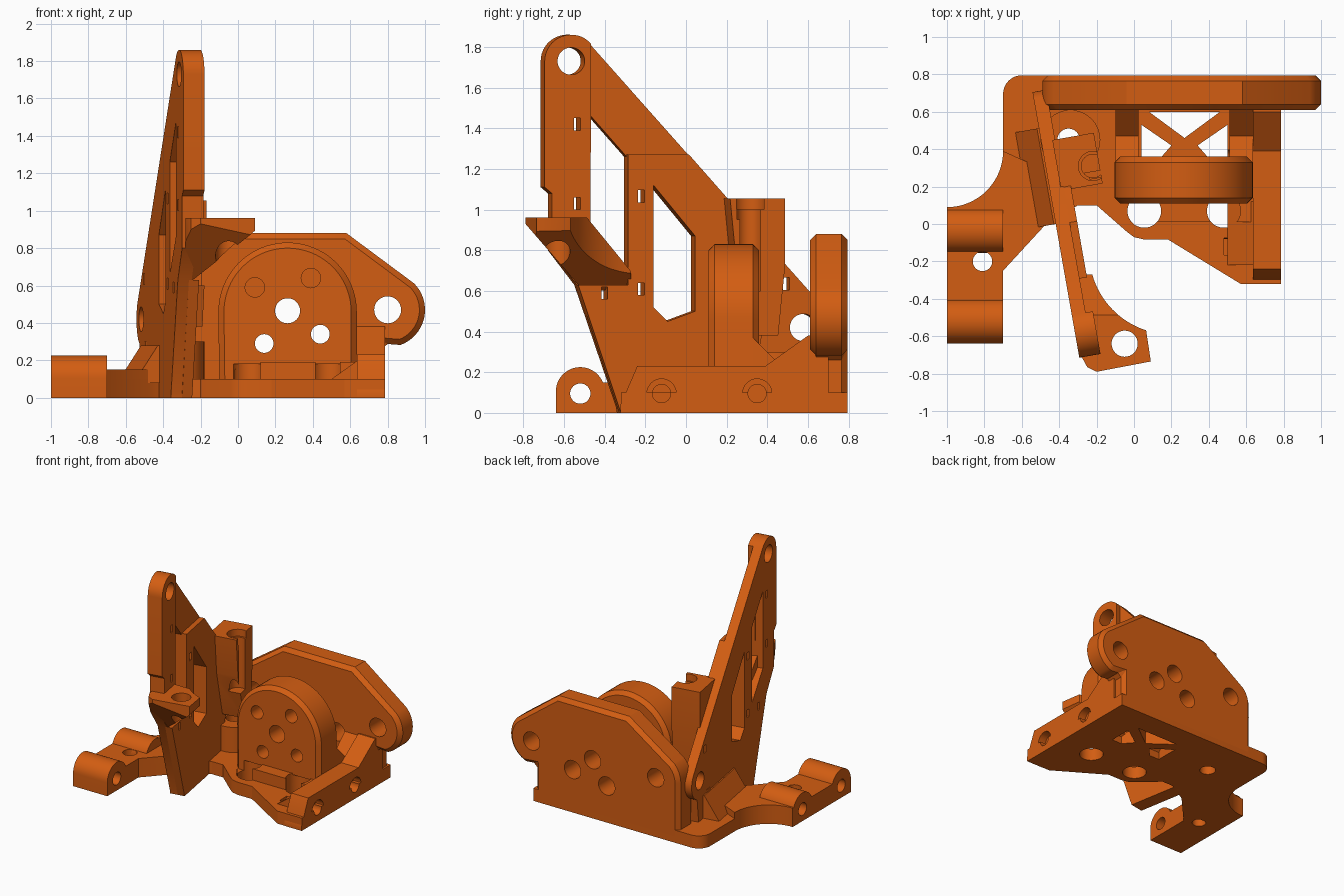
import bpy, bmesh, math
from mathutils import Matrix, Vector

if "Cube" in bpy.data.objects:
    bpy.data.objects.remove(bpy.data.objects["Cube"])

mat = bpy.data.materials.new("orange plastic")
mat.diffuse_color = (0.65, 0.11, 0.006, 1)
mat.use_nodes = True
mat.node_tree.nodes["Principled BSDF"].inputs["Base Color"].default_value = mat.diffuse_color
YAW = math.radians(10)
TOWER = Matrix.Translation((-0.4185, 0, 0)) @ Matrix.Rotation(YAW, 4, 'Z')
ID = Matrix.Identity(4)


def arc(cx, cy, r, a0, a1, n=16):
    return [(cx + r * math.cos(math.radians(a0 + (a1 - a0) * i / n)),
             cy + r * math.sin(math.radians(a0 + (a1 - a0) * i / n))) for i in range(n + 1)]


def circle(cx, cy, r, n=32):
    return arc(cx, cy, r, 0, 360, n)[:-1]


def rect(x0, y0, x1, y1):
    return [(x0, y0), (x1, y0), (x1, y1), (x0, y1)]


def tw(pts):
    # side profile -> distance along the yawed tower
    return [((y - 0.02) / 0.985, z) for y, z in pts]


def apply(ob, mod):
    bpy.context.view_layer.objects.active = ob
    bpy.ops.object.modifier_apply(modifier=mod.name)


def prism(name, pts, h0, h1, axis='z', m=ID, bevel=0, planes=()):
    place = {'x': lambda p, q, h: (h, p, q), 'y': lambda p, q, h: (p, h, q),
             'z': lambda p, q, h: (p, q, h)}[axis]
    bm = bmesh.new()
    a = [bm.verts.new(place(p, q, h0)) for p, q in pts]
    b = [bm.verts.new(place(p, q, h1)) for p, q in pts]
    bm.faces.new(a)
    bm.faces.new(b)
    for i in range(len(pts)):
        j = (i + 1) % len(pts)
        bm.faces.new((a[i], a[j], b[j], b[i]))
    for co, no in planes:
        bmesh.ops.bisect_plane(bm, geom=bm.verts[:] + bm.edges[:] + bm.faces[:], plane_co=co,
                               plane_no=Vector(no).normalized(), clear_outer=True)
        bmesh.ops.holes_fill(bm, edges=[e for e in bm.edges if e.is_boundary], sides=0)
    bmesh.ops.recalc_face_normals(bm, faces=bm.faces[:])
    bm.transform(m)
    me = bpy.data.meshes.new(name)
    bm.to_mesh(me)
    bm.free()
    ob = bpy.data.objects.new(name, me)
    bpy.context.collection.objects.link(ob)
    me.materials.append(mat)
    if bevel:
        mod = ob.modifiers.new("chamfer", 'BEVEL')
        mod.width, mod.segments = bevel, 1
        mod.limit_method, mod.angle_limit = 'ANGLE', math.radians(60)
        apply(ob, mod)
    return ob


def cut(obs, pts, h0, h1, axis='z', m=ID):
    c = prism("cutter", pts, h0, h1, axis, m)
    c.hide_render = True
    for ob in obs:
        mod = ob.modifiers.new("cut", 'BOOLEAN')
        mod.operation, mod.solver, mod.object = 'DIFFERENCE', 'EXACT', c
        apply(ob, mod)
    bpy.data.objects.remove(c)


# back plate with two rounded ears
ears = arc(0.8, 0.47, 0.2, -70, 45) + [(0.58, 0.88), (-0.04, 0.88)] + arc(-0.29, 0.47, 0.2, 135, 180)
back = prism("back_plate", ears + [(-0.49, 0.02), (0.77, 0.02), (0.77, 0.29)], 0.61, 0.795, 'y', bevel=0.03)

# base plate with a fillet toward the left arm
fillet = arc(-1, 0.39, 0.3, 0, -90)
base = prism("base_plate", [(0.57, -0.32), (0.785, -0.32), (0.785, 0.795)] + arc(-0.6, 0.695, 0.1, 90, 180, 8)
             + fillet + [(-1, -0.63), (-0.7, -0.63), (-0.7, -0.25), (-0.47, 0), (-0.3, 0.1), (-0.2, 0.1),
                         (-0.04, -0.04), (0.0, -0.07), (0.05, -0.082), (0.18, -0.082)], 0, 0.1)
arm = prism("left_arm", fillet + [(-1, -0.63), (-0.7, -0.63), (-0.7, -0.25), (-0.47, 0),
                                  (-0.38, 0.05), (-0.5, 0.3)], 0, 0.15)
barrels = []
for n, y in (("front", -0.52), ("rear", -0.035)):
    barrels.append(prism(n + "_barrel", [(y - 0.12, 0)] + arc(y, 0.105, 0.12, 180, 0, 24) + [(y + 0.12, 0)],
                         -1, -0.7, 'x'))
for y in (-0.52, -0.035):
    cut(barrels + [arm, base], circle(y, 0.095, 0.05), -1.1, -0.6, 'x')
cut([arm, base], circle(-0.81, -0.2, 0.052), -0.1, 0.4)

# motor wall: arched plate with screw holes
arch = prism("motor_arch", [(-0.1, 0.05)] + arc(0.265, 0.46, 0.37, 180, 0, 40) + [(0.635, 0.05)],
             0.11, 0.36, 'y', bevel=0.03)
step = prism("arch_step", [(-0.02, 0.05), (-0.02, 0.15), (0.03, 0.19), (0.64, 0.19), (0.64, 0.05)],
             0.01, 0.2, 'y')
for x, z, r in ((0.265, 0.465, 0.067), (0.09, 0.59, 0.052), (0.39, 0.64, 0.052),
                (0.44, 0.34, 0.05), (0.14, 0.29, 0.05)):
    cut([arch], circle(x, z, r), 0, 0.5, 'y')
for x, z in ((0.265, 0.465), (0.44, 0.34), (0.14, 0.29), (0.8, 0.47), (-0.29, 0.47)):
    cut([back], circle(x, z, 0.072), 0.5, 0.9, 'y')
for x in (0.055, 0.48):
    cut([base, step, arch], circle(x, 0.07, 0.09), -0.1, 0.18)
    cut([step], circle(x, 0.07, 0.09), 0.15, 0.3)

# cross-braced openings in the floor
for tri in ([(0.04, 0.53), (0.04, 0.34), (0.13, 0.34), (0.2, 0.42)],
            [(0.5, 0.53), (0.5, 0.34), (0.41, 0.34), (0.34, 0.42)],
            [(0.08, 0.6), (0.46, 0.6), (0.27, 0.46)]):
    cut([base], tri, -0.1, 0.2)
for n, x in (("left", -0.1), ("right", 0.51)):
    prism(n + "_gusset", [(0.3, 0.05), (0.3, 0.4), (0.47, 0.23), (0.63, 0.38), (0.63, 0.05)],
          x, x + 0.125, 'x')

# right wall with cross bores
wall = prism("right_wall", [(-0.322, 0), (-0.322, 0.04), (-0.24, 0.23), (0.39, 0.23), (0.6, 0.38),
                            (0.7, 0.38), (0.7, 0)], 0.635, 0.785, 'x')
prism("wall_foot", [(0.5, 0.1), (0.64, 0.1), (0.64, 0.2)], -0.22, 0.12, 'y')
for y in (-0.12, 0.35):
    cut([wall], circle(y, 0.095, 0.072), 0.72, 0.9, 'x')
    cut([wall, base], circle(y, 0.095, 0.045), 0.48, 0.9, 'x')
cut([base, wall], rect(0.48, -0.165, 0.66, -0.08), 0.04, 0.15)

# yawed tower plate
tower = prism("tower_plate", tw(arc(-0.565, 1.73, 0.13, 180, 41) + arc(0.585, 0.42, 0.14, 41, -70)
              + [(0.6, 0.05), (0.1, 0), (-0.32, 0), (-0.325, 0.03), (-0.53, 0.63), (-0.66, 0.8),
                 (-0.66, 1.08), (-0.695, 1.11)]), 0, 0.075, 'x', TOWER)
post = prism("tower_post", tw(arc(-0.565, 1.73, 0.13, 180, 41) + [(-0.47, 0.8), (-0.66, 0.8), (-0.66, 1.08),
             (-0.695, 1.11)]), 0.06, 0.115, 'x', TOWER)
web = prism("tower_web", tw([(-0.285, 1.27), (0.015, 1.27), (0.2, 1.06), (0.45, 0.78), (0.3, 0), (-0.32, 0),
            (-0.53, 0.63), (-0.285, 0.63)]), 0.06, 0.115, 'x', TOWER)
parts = [tower, post, web]
cut([tower, web], tw([(-0.47, 1.47), (-0.285, 1.26), (-0.285, 0.66), (-0.47, 0.86)]), -0.2, 0.3, 'x', TOWER)
cut([tower, web], tw([(-0.16, 1.12), (0.045, 0.87), (0.045, 0.5), (-0.09, 0.45), (-0.16, 0.52)]),
    -0.2, 0.3, 'x', TOWER)
cut([tower, post], tw(circle(-0.565, 1.73, 0.067)), -0.2, 0.3, 'x', TOWER)
cut([tower], tw(circle(0.585, 0.42, 0.067)), -0.2, 0.3, 'x', TOWER)
for y, z in ((-0.535, 1.42), (-0.535, 1.03), (-0.22, 1.065), (-0.22, 0.61), (-0.4, 0.59), (0.5, 0.635)):
    cut(parts, tw(rect(y - 0.015, z - 0.03, y + 0.015, z + 0.03)), -0.2, 0.3, 'x', TOWER)
prism("tower_foot_wedge", [(-0.14, 0.08), (0.01, 0.08), (0.01, 0.28), (-0.01, 0.28)], 0.0, 0.52, 'y', TOWER)

# shelf on the tower with a tapered underside
c, s = math.cos(YAW), math.sin(YAW)
shelf = prism("shelf", [(-0.28, -0.71), (-0.25, -0.765), (-0.2, -0.79), (0.09, -0.735), (0.065, -0.57)]
              + arc(0.2, -0.15, 0.44, 252, 196) + [(-0.3, -0.27)], 0.6, 0.96, 'z',
              planes=[((-0.2, -0.7, 0.64), (0.67 * c, 0.67 * s, -0.74)),
                      ((0, -0.79, 0.93), (0, -0.3, -0.26)),
                      ((0, -0.47, 0.94), (0, 0.22, 0.18))])
cut([shelf], circle(-0.05, -0.64, 0.07), 0.5, 1.1)

# upright screw block beside the tower, tapering downward
block = prism("screw_block", [(0.17, 1.055), (0.445, 1.055), (0.445, 0.73), (0.41, 0.38), (0.3, 0.38),
              (0.2, 0.75)], 0.06, 0.285, 'x', TOWER)
cut([block], circle(-0.22, 0.31, 0.062), 0.6, 1.2)
cut([block], circle(-0.22, 0.31, 0.078), 1.0, 1.2)
for y in (0.215, 0.255):
    cut([block], rect(y - 0.01, 0.95, y + 0.01, 1.01), 0.22, 0.4, 'x', TOWER)

# round boss on the floor
boss = prism("floor_boss", circle(-0.34, 0.45, 0.16), 0.05, 0.3)
cut([boss, base, tower], circle(-0.35, 0.45, 0.06), -0.1, 0.35)

# smooth curved walls, keep edges sharp
bpy.ops.object.select_all(action='DESELECT')
for ob in bpy.data.objects:
    ob.select_set(True)
bpy.context.view_layer.objects.active = base
bpy.ops.object.shade_smooth_by_angle(angle=math.radians(30))
